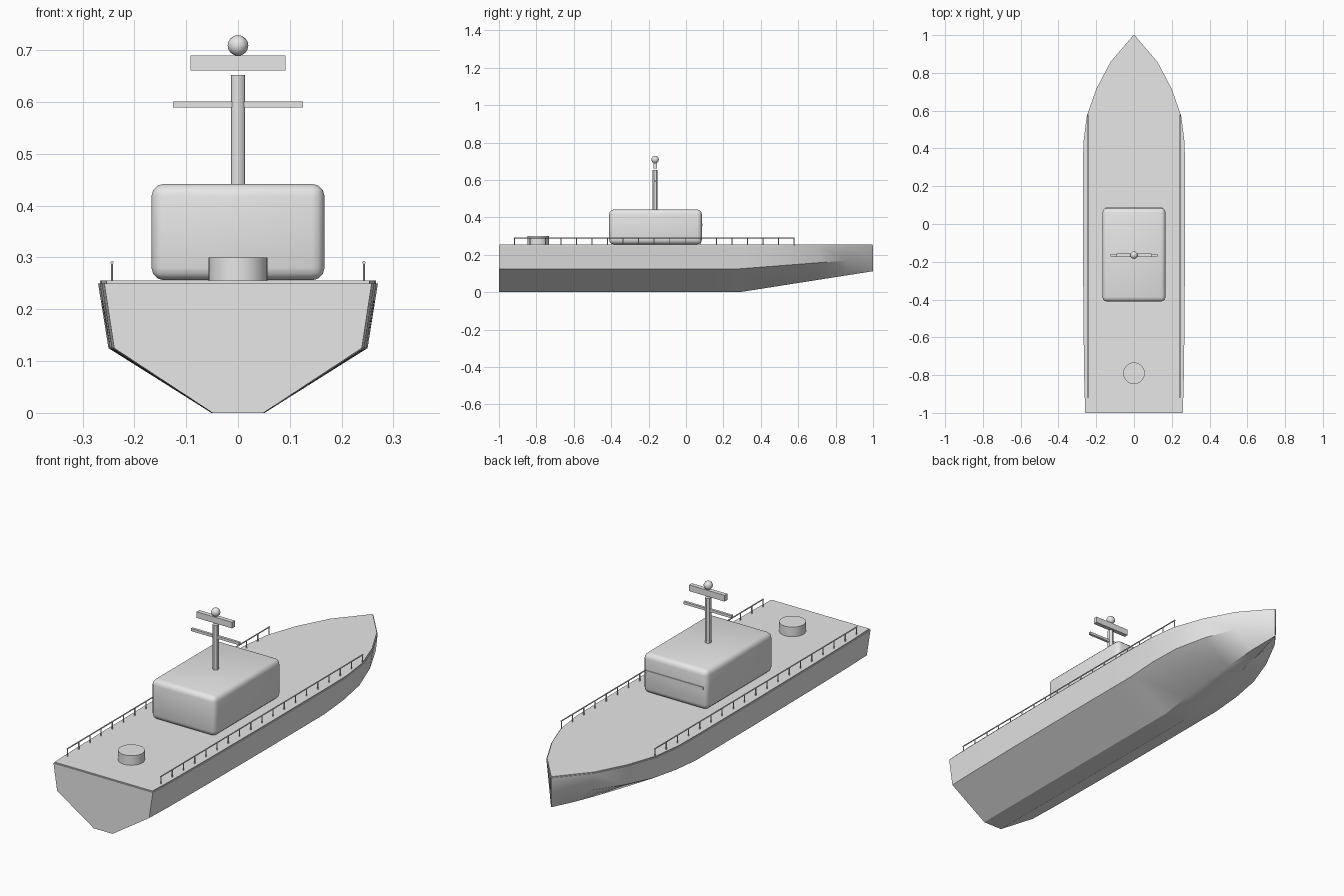
import bpy, bmesh, math
from mathutils import Vector

if "Cube" in bpy.data.objects:
    bpy.data.objects.remove(bpy.data.objects["Cube"])

grey = bpy.data.materials.new("plain grey")
grey.diffuse_color = (0.8, 0.8, 0.8, 1)
grey.use_nodes = True
grey.node_tree.nodes["Principled BSDF"].inputs["Base Color"].default_value = grey.diffuse_color


def finish(obj, name, angle=30):
    obj.name = name
    obj.data.materials.append(grey)
    bpy.ops.object.select_all(action='DESELECT')
    obj.select_set(True)
    bpy.context.view_layer.objects.active = obj
    bpy.ops.object.shade_smooth_by_angle(angle=math.radians(angle))
    return obj


def from_bmesh(bm, name):
    bmesh.ops.recalc_face_normals(bm, faces=bm.faces)
    mesh = bpy.data.meshes.new(name)
    bm.to_mesh(mesh)
    bm.free()
    obj = bpy.data.objects.new(name, mesh)
    bpy.context.collection.objects.link(obj)
    return finish(obj, name)


def box(name, size, loc, bevel=0, segments=3):
    bpy.ops.mesh.primitive_cube_add(size=1, location=loc)
    obj = bpy.context.object
    obj.scale = size
    bpy.ops.object.transform_apply(location=False, rotation=False, scale=True)
    if bevel:
        mod = obj.modifiers.new("rounding", 'BEVEL')
        mod.width, mod.segments = bevel, segments
        bpy.ops.object.modifier_apply(modifier=mod.name)
    return finish(obj, name)


def rod(name, a, b, radius, sides=8):
    a, b = Vector(a), Vector(b)
    bpy.ops.mesh.primitive_cylinder_add(vertices=sides, radius=radius,
                                        depth=(b - a).length, location=(a + b) / 2)
    obj = bpy.context.object
    obj.rotation_euler = (b - a).to_track_quat('Z', 'Y').to_euler()
    return finish(obj, name)


# Half width of the deck edge at evenly spaced stations from stern to bow
widths = [.258, .263, .265, .267, .268, .269, .27, .27, .27, .27, .268,
          .25, .20, .125, .003]
stations = [(-1 + i / 7, w) for i, w in enumerate(widths)]

# Hull: hard-chine sections lofted along the length, keel rising to the bow
bm = bmesh.new()
rings = []
for y, w in stations:
    rise = max(0, (y - 0.286) / 0.714)
    half = [(w, .25), (w * .926, .125 + .055 * rise), (w * .19, .112 * rise)]
    ring = half + [(-x, z) for x, z in reversed(half)]
    rings.append([bm.verts.new((x, y, z)) for x, z in ring])
for r0, r1 in zip(rings, rings[1:]):
    for k in range(6):
        j = (k + 1) % 6
        bm.faces.new((r0[k], r0[j], r1[j], r1[k]))
bm.faces.new(rings[0])
bm.faces.new(rings[-1])
from_bmesh(bm, "hull")

# Deck: thin plate following the hull outline, slightly inset
bm = bmesh.new()
edge = [(max(w - .004, .002), min(max(y, -.997), .997)) for y, w in stations]
outline = edge + [(-x, y) for x, y in reversed(edge)]
face = bm.faces.new([bm.verts.new((x, y, .249)) for x, y in outline])
top = bmesh.ops.extrude_face_region(bm, geom=[face])
bmesh.ops.translate(bm, vec=(0, 0, .006),
                    verts=[v for v in top["geom"] if isinstance(v, bmesh.types.BMVert)])
from_bmesh(bm, "deck")

# Cabin with its forward window strip
box("cabin", (.334, .495, .186), (0, -.163, .349), bevel=.024)
box("window_strip", (.30, .008, .012), (0, .084, .36))

# Mast, yard, radar bar and top ball
MAST_Y = -.165
rod("mast", (0, MAST_Y, .43), (0, MAST_Y, .652), .0135, 12)
box("yard", (.25, .012, .012), (0, MAST_Y, .595))
box("radar_bar", (.184, .02, .029), (0, MAST_Y, .675))
bpy.ops.mesh.primitive_uv_sphere_add(segments=12, ring_count=8, radius=.02,
                                     location=(0, MAST_Y, .709))
finish(bpy.context.object, "mast_ball")

# Round aft hatch
rod("aft_hatch", (0, -.79, .25), (0, -.79, .30), .057, 32)

# Guard rails on both sides
for side, label in ((-1, "left"), (1, "right")):
    x = side * .243
    rod(label + "_rail", (x, -.92, .290), (x, .58, .290), .003, 6)
    for i in range(19):
        y = -.917 + i * 1.494 / 18
        rod(label + "_rail_post", (x, y, .25), (x, y, .290), .0025, 6)
